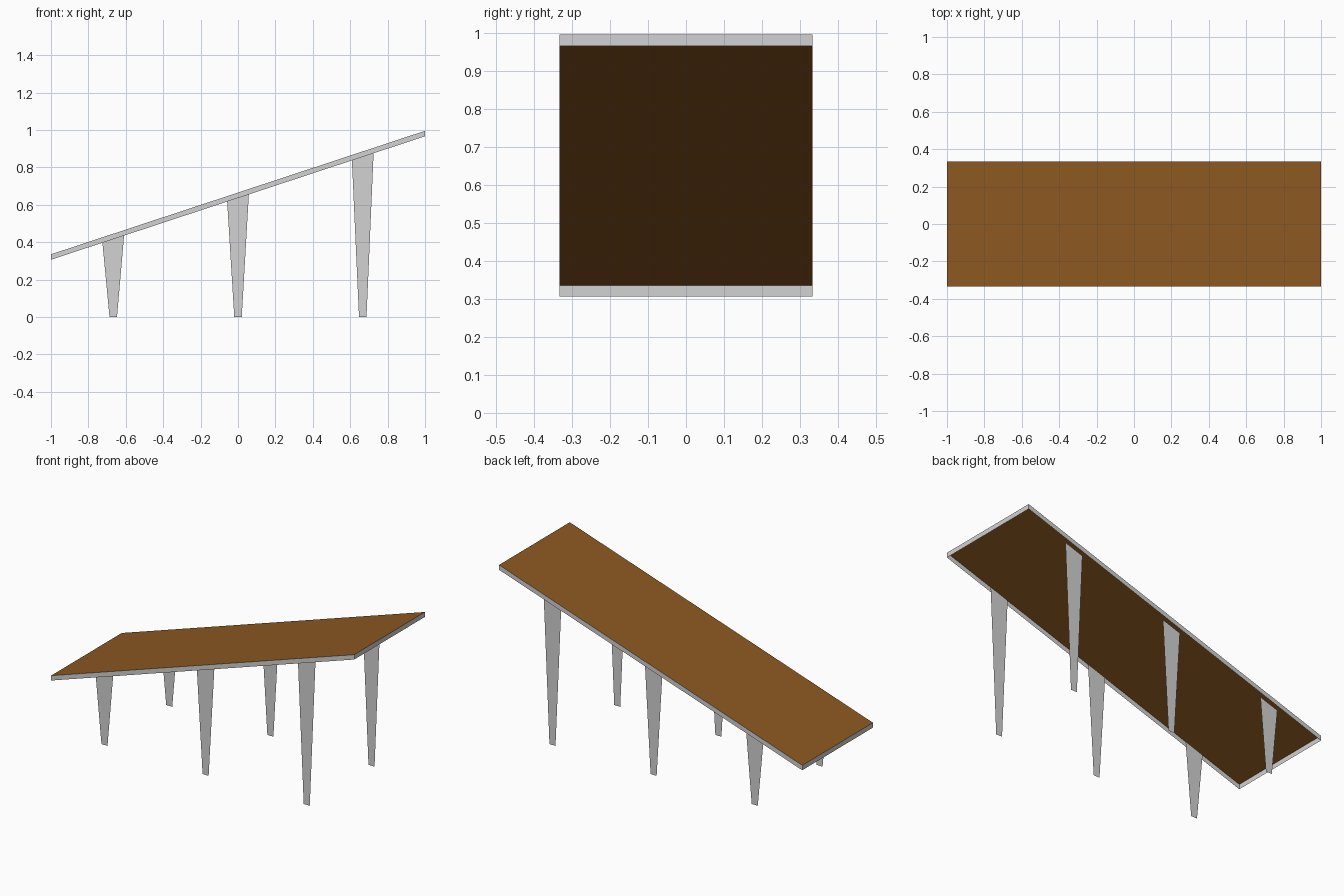
import bpy

if "Cube" in bpy.data.objects:
    bpy.data.objects.remove(bpy.data.objects["Cube"])


def srgb(r, g, b):
    return tuple(((c / 255 + 0.055) / 1.055) ** 2.4 for c in (r, g, b)) + (1.0,)


def material(name, colour):
    m = bpy.data.materials.new(name)
    m.diffuse_color = colour
    m.use_nodes = True
    m.node_tree.nodes["Principled BSDF"].inputs["Base Color"].default_value = m.diffuse_color
    return m


brown = material("wood_brown", srgb(140, 89, 34))
grey = material("light_grey", srgb(210, 210, 210))

HALF_W = 0.333   # half width of the deck in y
DROP = 0.029     # height of the edge skirt


def deck_z(x):
    return 0.665 + 0.33 * x


def sheet(name, verts, faces, mat):
    me = bpy.data.meshes.new(name)
    me.from_pydata(verts, [], faces)
    me.materials.append(mat)
    ob = bpy.data.objects.new(name, me)
    bpy.context.collection.objects.link(ob)
    return ob


# Sloping deck: a single sheet
corners = [(-1, -HALF_W), (1, -HALF_W), (1, HALF_W), (-1, HALF_W)]
top = [(x, y, deck_z(x)) for x, y in corners]
sheet("ramp_deck", top, [(0, 1, 2, 3)], brown)

# Thin skirt hanging from all four deck edges, open below
low = [(x, y, z - DROP) for x, y, z in top]
skirt_faces = [(i + 4, (i + 1) % 4 + 4, (i + 1) % 4, i) for i in range(4)]
sheet("edge_skirt", top + low, skirt_faces, grey)


# Flat tapered legs, three per side, cut to the slope at the top
def leg(name, x, y):
    t, b = 0.058, 0.02
    verts = [(x - b, y, 0), (x + b, y, 0),
             (x + t, y, deck_z(x + t) - DROP + 0.002),
             (x - t, y, deck_z(x - t) - DROP + 0.002)]
    sheet(name, verts, [(0, 1, 2, 3) if y < 0 else (3, 2, 1, 0)], grey)


for side, y in (("front", -0.305), ("back", 0.305)):
    for pos, x in (("low", -0.667), ("middle", 0.0), ("high", 0.667)):
        leg(f"{side}_{pos}_leg", x, y)
